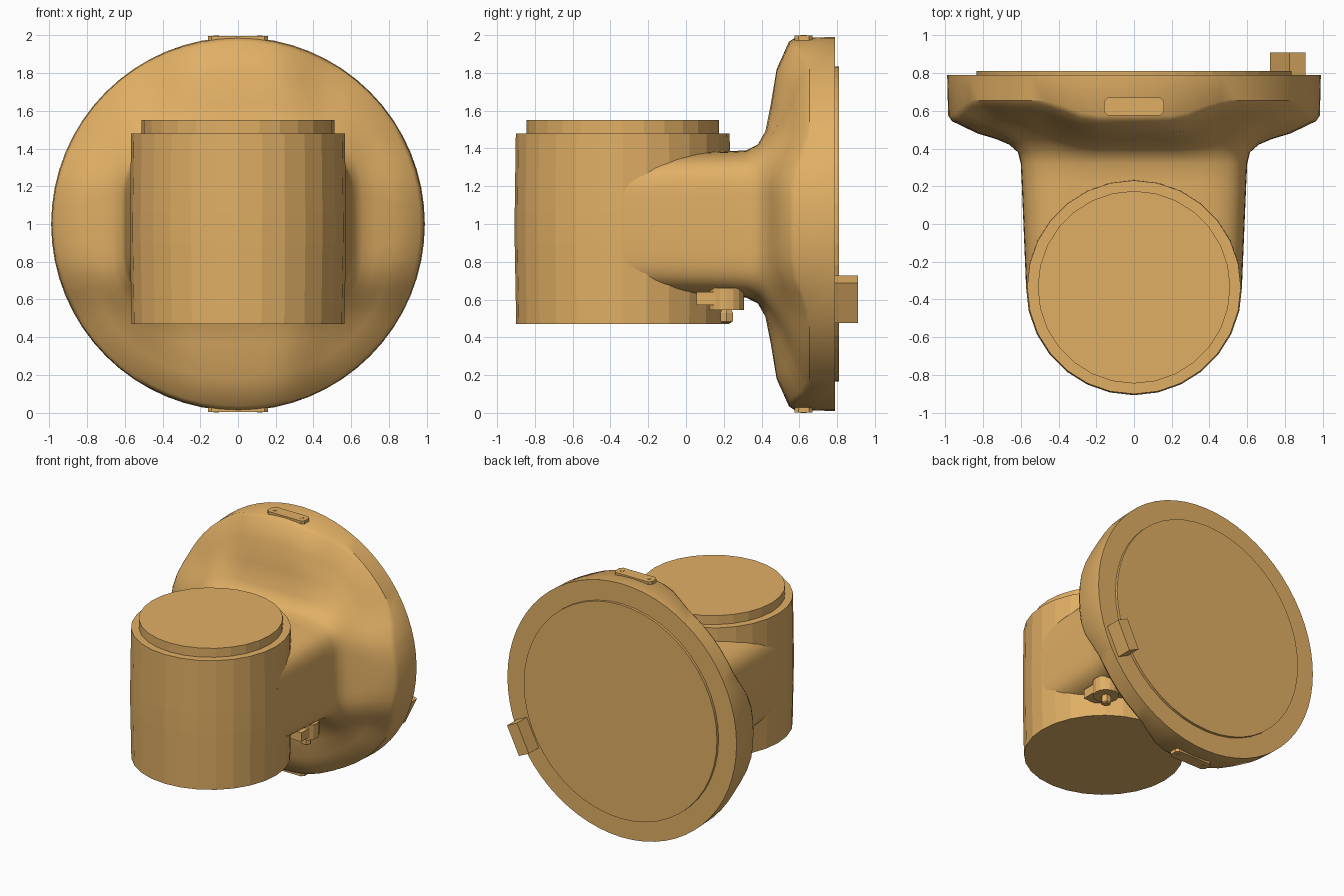
import bpy, bmesh, math
from mathutils import Matrix, Vector

if "Cube" in bpy.data.objects:
    bpy.data.objects.remove(bpy.data.objects["Cube"])

paint = bpy.data.materials.new("ochre_paint")
paint.diffuse_color = (0.75, 0.43, 0.13, 1)
paint.use_nodes = True
paint.node_tree.nodes["Principled BSDF"].inputs["Base Color"].default_value = paint.diffuse_color


def finish(bm, name, smooth=None):
    bmesh.ops.recalc_face_normals(bm, faces=bm.faces)
    me = bpy.data.meshes.new(name)
    bm.to_mesh(me)
    bm.free()
    ob = bpy.data.objects.new(name, me)
    bpy.context.collection.objects.link(ob)
    me.materials.append(paint)
    if smooth:
        bpy.ops.object.select_all(action='DESELECT')
        ob.select_set(True)
        bpy.context.view_layer.objects.active = ob
        bpy.ops.object.shade_smooth_by_angle(angle=math.radians(smooth))
    return ob


def loft(name, rings, smooth=None):
    """Skin a list of equal-length point rings and cap both ends."""
    bm = bmesh.new()
    vs = [[bm.verts.new(p) for p in r] for r in rings]
    n = len(vs[0])
    for a, b in zip(vs, vs[1:]):
        for i in range(n):
            j = (i + 1) % n
            bm.faces.new((a[i], a[j], b[j], b[i]))
    bm.faces.new(vs[0])
    bm.faces.new(vs[-1])
    return finish(bm, name, smooth)


def lathe_z(name, profile, x, y, n, smooth=None):
    return loft(name, [[(x + r * math.cos(2 * math.pi * i / n),
                         y + r * math.sin(2 * math.pi * i / n), z) for i in range(n)]
                       for r, z in profile], smooth)


def lathe_y(name, profile, n):
    return loft(name, [[(r * math.cos(2 * math.pi * i / n), y,
                         1 + r * math.sin(2 * math.pi * i / n)) for i in range(n)]
                       for r, y in profile])


def box(name, centre, size, rot=0):
    bm = bmesh.new()
    bmesh.ops.create_cube(bm, size=1)
    bmesh.ops.transform(bm, verts=bm.verts, matrix=Matrix.Translation(Vector(centre))
                        @ Matrix.Rotation(rot, 4, 'Y') @ Matrix.Diagonal((*size, 1)))
    return finish(bm, name)


def spow(v, e):
    return math.copysign(abs(v) ** e, v)


def body_ring(a, b, n, y, valley, count=64):
    """Superellipse section; the corners between the four ribs sink back by valley."""
    pts = []
    for i in range(count):
        t = 2 * math.pi * i / count
        c, s = math.cos(t), math.sin(t)
        c = 0 if abs(c) < 1e-6 else c
        s = 0 if abs(s) < 1e-6 else s
        x, z = a * spow(c, 2 / n), b * spow(s, 2 / n)
        k = min(max((min(abs(x), abs(z)) - 0.2) / 0.3, 0), 1)
        pts.append((x, y + valley * k * k * (3 - 2 * k), 1 + z))
    return pts


# Vertical barrel and its stepped top cover
lathe_z("barrel", [(0.564, 0.47), (0.572, 0.9), (0.572, 1.06), (0.566, 1.48)],
        0, -0.335, 28)
lathe_z("barrel_cover", [(0.51, 1.46), (0.51, 1.55)], 0, -0.335, 28)

# Neck flaring into the ribbed round flange: half width, half height, squareness, y, valley
sections = [(0.572, 0.37, 5, -0.33, 0), (0.595, 0.385, 5, 0.22, 0),
            (0.60, 0.39, 5, 0.32, 0), (0.615, 0.42, 4.5, 0.38, 0.01),
            (0.66, 0.49, 4, 0.42, 0.03), (0.73, 0.64, 3, 0.45, 0.07),
            (0.83, 0.82, 2.2, 0.48, 0.09), (0.965, 0.965, 2, 0.545, 0.085),
            (0.985, 0.985, 2, 0.575, 0.08), (0.99, 0.99, 2, 0.79, 0)]
loft("neck_and_flange", [body_ring(*s) for s in sections], 35)

# Raised disc and locating block on the flange back
lathe_y("rear_disc", [(0.835, 0.78), (0.835, 0.81)], 48)
box("locating_block", (0.815, 0.845, 0.602), (0.095, 0.13, 0.235), math.radians(26))

# Riveted plates on the top and bottom of the flange rim
outline = [(-0.16, 0.595), (-0.14, 0.575), (0.14, 0.575), (0.16, 0.595),
           (0.16, 0.65), (0.14, 0.67), (-0.14, 0.67), (-0.16, 0.65)]
for side, sgn in (("top", 1), ("bottom", -1)):
    loft(side + "_plate", [[(x, y, 1 + sgn * h) for x, y in outline] for h in (0.965, 0.997)])
    for j, x in enumerate((-0.115, 0.115)):
        lathe_z(f"{side}_rivet_{j + 1}", [(0.015, 1 + sgn * 0.99), (0.015, 1 + sgn)],
                x, 0.622, 12)

# Drain fitting under the neck
box("drain_pad", (0.43, 0.15, 0.605), (0.16, 0.19, 0.07))
lathe_z("drain_collar", [(0.093, 0.545), (0.093, 0.66)], 0.44, 0.215, 16)
lathe_z("drain_nut", [(0.026, 0.477), (0.038, 0.485), (0.038, 0.53), (0.028, 0.55)],
        0.44, 0.215, 6)
